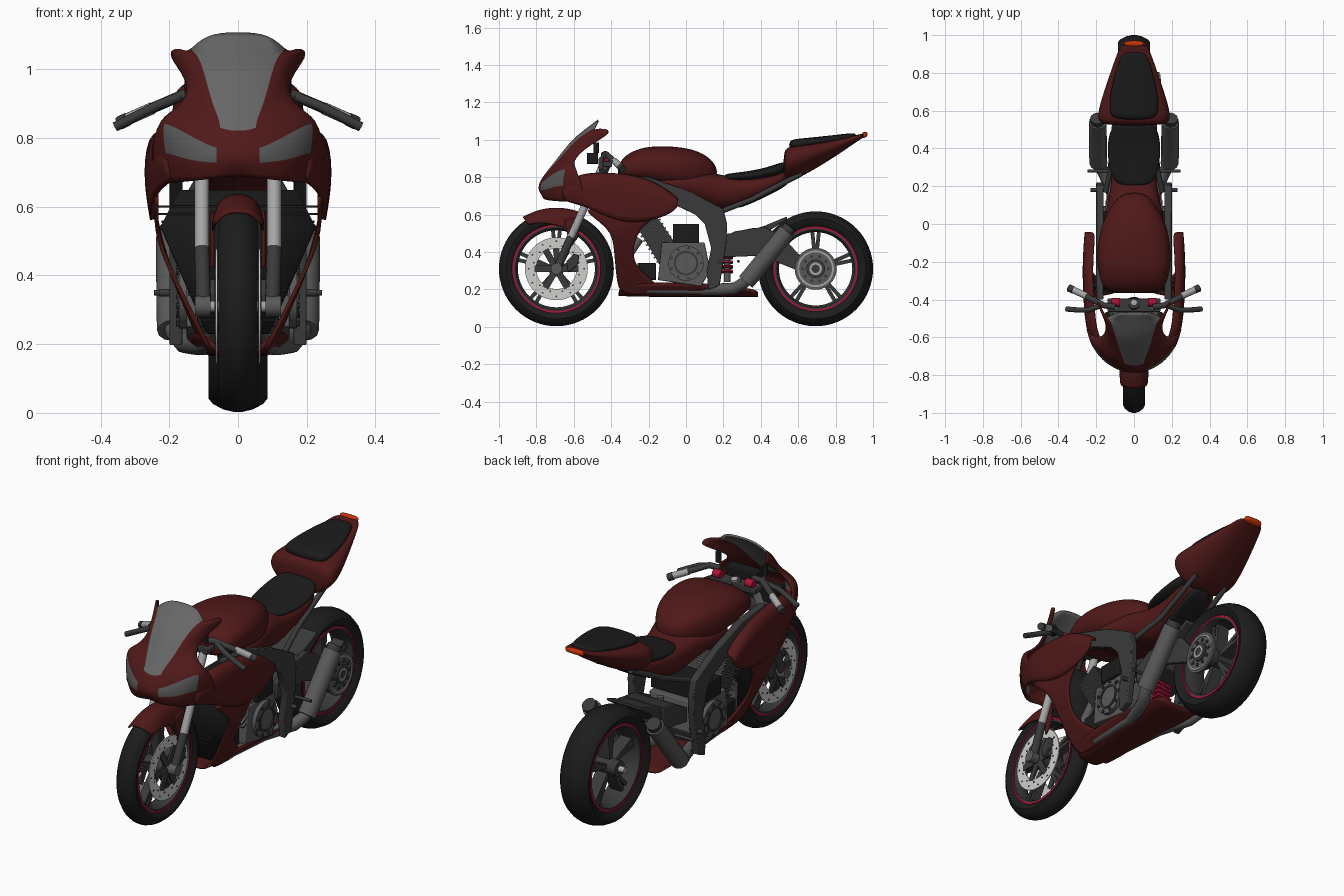
import bpy, bmesh
from math import sin, cos, pi, radians
from mathutils import Vector, Matrix

if "Cube" in bpy.data.objects:
    bpy.data.objects.remove(bpy.data.objects["Cube"])


def material(name, colour):
    mat = bpy.data.materials.new(name)
    mat.use_nodes = True
    mat.diffuse_color = (*colour, 1)
    mat.node_tree.nodes["Principled BSDF"].inputs["Base Color"].default_value = (*colour, 1)
    return mat


RED = material("dark red paint", (.08, .0095, .0095))
RUBBER = material("black rubber", (.012, .012, .012))
BLACK = material("black plastic", (.011, .011, .011))
DARK = material("dark grey metal", (.042, .042, .043))
GREY = material("grey metal", (.1, .1, .1))
LIGHT = material("light grey metal", (.38, .38, .38))
BRIGHT = material("bright steel", (.62, .62, .6))
SCREEN = material("smoked screen", (.135, .135, .135))
ACCENT = material("crimson accent", (.42, .006, .04))
ORANGE = material("orange lens", (.58, .035, .003))


def finish(name, bm, mats, mirror=False, sub=0, thick=0, bevel=0):
    """Turn a bmesh into a shaded object with its modifiers."""
    bmesh.ops.recalc_face_normals(bm, faces=bm.faces)
    mesh = bpy.data.meshes.new(name)
    bm.to_mesh(mesh)
    bm.free()
    obj = bpy.data.objects.new(name, mesh)
    bpy.context.collection.objects.link(obj)
    for mat in mats if isinstance(mats, list) else [mats]:
        mesh.materials.append(mat)
    if mirror:
        obj.modifiers.new("mirror", "MIRROR").use_clip = True
    if bevel:
        mod = obj.modifiers.new("bevel", "BEVEL")
        mod.width, mod.segments = bevel, 2
    if sub:
        mod = obj.modifiers.new("smooth", "SUBSURF")
        mod.levels = mod.render_levels = sub
    if thick:
        mod = obj.modifiers.new("shell", "SOLIDIFY")
        mod.thickness, mod.offset = thick, 0
    if sub:
        mesh.polygons.foreach_set("use_smooth", [True] * len(mesh.polygons))
    else:
        bpy.ops.object.select_all(action="DESELECT")
        obj.select_set(True)
        bpy.context.view_layer.objects.active = obj
        bpy.ops.object.shade_smooth_by_angle(angle=radians(35))


def add_lathe(bm, profile, centre, n=48):
    """Revolve (x, radius) points about an axis parallel to x."""
    rings = [[bm.verts.new((x, centre[0] + r * cos(2 * pi * k / n), centre[1] + r * sin(2 * pi * k / n)))
              for k in range(n)] for x, r in profile]
    if profile[-1][1] > 0:
        rings.append(rings[0])
    for a, b in zip(rings, rings[1:]):
        for k in range(n):
            bm.faces.new((a[k], a[k - 1], b[k - 1], b[k]))
    bmesh.ops.remove_doubles(bm, verts=bm.verts, dist=1e-5)


def add_disc(bm, x0, x1, r, centre, n=32):
    add_lathe(bm, [(x0, 0), (x0, r), (x1, r), (x1, 0)], centre, n)


def add_beam(bm, a, b, tall, wide):
    a, b = Vector(a), Vector(b)
    turn = (b - a).to_track_quat("Z", "X").to_matrix().to_4x4()
    size = Matrix.Diagonal((tall, wide, (b - a).length, 1))
    bmesh.ops.create_cube(bm, size=1, matrix=Matrix.Translation((a + b) / 2) @ turn @ size)


def lathe(name, profile, centre, mat, n=48, mirror=False):
    bm = bmesh.new()
    add_lathe(bm, profile, centre, n)
    finish(name, bm, mat, mirror)


def disc(name, x0, x1, r, centre, mat, n=32, mirror=False):
    lathe(name, [(x0, 0), (x0, r), (x1, r), (x1, 0)], centre, mat, n, mirror)


def beam(name, a, b, tall, wide, mat):
    bm = bmesh.new()
    add_beam(bm, a, b, tall, wide)
    finish(name, bm, mat, bevel=.004)


def prism(name, outline, x0, x1, mat, mirror=False):
    """Extrude a side outline of (y, z) points across x."""
    bm = bmesh.new()
    face = bm.faces.new([bm.verts.new((x0, y, z)) for y, z in outline])
    new = bmesh.ops.extrude_face_region(bm, geom=[face])["geom"]
    moved = [v for v in new if isinstance(v, bmesh.types.BMVert)]
    bmesh.ops.translate(bm, verts=moved, vec=(x1 - x0, 0, 0))
    finish(name, bm, mat, mirror, bevel=.005)


def loft(name, sections, mat, power=2.6, taper=1, n=20):
    """Rounded body through (y, low, high, half width) sections."""
    bm, rings = bmesh.new(), []
    for y, low, high, half in sections:
        ring = []
        for k in range(n):
            c, s = cos(2 * pi * k / n), sin(2 * pi * k / n)
            x = half * abs(c) ** (2 / power) * (1 if c > 0 else -1)
            u = abs(s) ** (2 / power) * (1 if s > 0 else -1)
            x *= 1 if u > 0 else 1 + u * (1 - taper)
            ring.append(bm.verts.new((x, y, (low + high) / 2 + u * (high - low) / 2)))
        rings.append(ring)
    for a, b in zip(rings, rings[1:]):
        for k in range(n):
            bm.faces.new((a[k], a[k - 1], b[k - 1], b[k]))
    for ring in (rings[0], rings[-1]):
        bm.faces.new(ring)
    finish(name, bm, mat, sub=2)


def skin(name, rows, mats, thick=.012, sub=2, rule=lambda i, j: 0):
    """Mirrored sheet through rows of points."""
    bm = bmesh.new()
    grid = [[bm.verts.new(p) for p in row] for row in rows]
    for i, (a, b) in enumerate(zip(grid, grid[1:])):
        for j in range(min(len(a), len(b)) - 1):
            bm.faces.new((a[j], a[j + 1], b[j + 1], b[j])).material_index = rule(i, j)
    finish(name, bm, mats, True, sub, thick)


def tube(name, points, r, mat, mirror=True):
    curve = bpy.data.curves.new(name, "CURVE")
    curve.dimensions, curve.bevel_depth, curve.bevel_resolution = "3D", r, 4
    curve.use_fill_caps = True
    for side in (1, -1) if mirror else (1,):
        spline = curve.splines.new("POLY")
        spline.points.add(len(points) - 1)
        for p, (x, y, z) in zip(spline.points, points):
            p.co = (x * side, y, z, 1)
    temp = bpy.data.objects.new(name + " path", curve)
    bpy.context.collection.objects.link(temp)
    bpy.context.view_layer.update()
    mesh = bpy.data.meshes.new_from_object(temp.evaluated_get(bpy.context.evaluated_depsgraph_get()))
    bpy.data.objects.remove(temp)
    bm = bmesh.new()
    bm.from_mesh(mesh)
    bpy.data.meshes.remove(mesh)
    finish(name, bm, mat)


# Wheels
FRONT, REAR = (-.693, .31), (.693, .31)
for label, hub, half, rim in (("front", FRONT, .057, .236), ("rear", REAR, .086, .226)):
    side = [(half * .72, rim), (half * .95, .25), (half, .268), (half * .85, .284), (half * .5, .3), (half * .15, .307)]
    lathe(label + "_tyre", side + [(-x, r) for x, r in reversed(side)], hub, RUBBER, 64)
    w = half * .74
    lathe(label + "_rim", [(w, rim + .002), (w, rim - .018), (w * .5, rim - .03), (-w * .5, rim - .03),
                           (-w, rim - .018), (-w, rim + .002)], hub, DARK, 64)
    lathe(label + "_rim_stripe", [(w, rim), (w + .003, rim), (w + .003, rim - .009), (w, rim - .009)],
          hub, ACCENT, 64, True)
    bm = bmesh.new()
    add_disc(bm, -half, half, .042, hub)
    for k in range(5):
        for d in (-.09, .09):
            a = 2 * pi * k / 5 + pi / 2
            ends = [(0, hub[0] + r * cos(a + t), hub[1] + r * sin(a + t)) for r, t in ((.03, 0), (rim - .022, d))]
            add_beam(bm, *ends, .02, half * .8)
    finish(label + "_spokes", bm, DARK)
    disc(label + "_axle", -.12, .12, .016, hub, LIGHT)

# Front brake discs with drilled holes, carriers and calipers
lathe("brake_disc", [(.06, .108), (.06, .168), (.066, .168), (.066, .108)], FRONT, BRIGHT, 48, True)
holes, carrier = bmesh.new(), bmesh.new()
for k in range(24):
    a, r = 2 * pi * k / 24, .125 if k % 2 else .148
    add_disc(holes, .066, .068, .005, (FRONT[0] + r * cos(a), FRONT[1] + r * sin(a)), 8)
for k in range(6):
    a = pi * k / 3
    add_beam(carrier, (.063, *FRONT), (.063, FRONT[0] + .118 * cos(a), FRONT[1] + .118 * sin(a)), .035, .01)
finish("disc_holes", holes, DARK, True)
finish("disc_carrier", carrier, DARK, True)
prism("caliper", [(-.63, .29), (-.58, .33), (-.57, .38), (-.6, .39), (-.64, .35)], .05, .09, DARK, True)

# Rear sprocket
lathe("sprocket", [(.125, .03), (.125, .112), (.135, .112), (.135, .03)], REAR, GREY, 40)
lathe("sprocket_ring", [(.135, .088), (.135, .098), (.14, .098), (.14, .088)], REAR, LIGHT, 40)
disc("sprocket_hub", .05, .145, .05, REAR, DARK)
lathe("sprocket_cap", [(.145, .022), (.145, .034), (.149, .034), (.149, .022)], REAR, LIGHT, 24)
bolts = bmesh.new()
for k in range(10):
    add_disc(bolts, .135, .142, .009, (REAR[0] + .068 * cos(pi * k / 5), REAR[1] + .068 * sin(pi * k / 5)), 8)
finish("sprocket_bolts", bolts, DARK)

# Front fork
tube("fork_lower", [(.1, -.69, .308), (.105, -.615, .48)], .022, DARK)
tube("fork_upper", [(.105, -.615, .48), (.105, -.435, .88)], .021, LIGHT)
lathe("fork_foot", [(.08, 0), (.08, .03), (.125, .03), (.125, 0)], FRONT, GREY, 24, True)
beam("top_clamp", (-.14, -.43, .87), (.14, -.43, .87), .03, .07, DARK)
beam("lower_clamp", (-.13, -.5, .74), (.13, -.5, .74), .04, .07, DARK)
tube("steering_stem", [(0, -.5, .72), (0, -.42, .89)], .03, DARK, False)
tube("stem_nut", [(0, -.42, .88), (0, -.415, .9)], .018, LIGHT, False)

# Front fender with its fork guards
fender = []
for deg, drop in ((123, .0), (110, .015), (95, .04), (78, .06), (64, .03)):
    a = radians(deg)
    fender.append([(x, FRONT[0] + r * cos(a), FRONT[1] + r * sin(a))
                   for x, r in ((0, .328), (.036, .324), (.062, .295), (.072, .28 - drop))])
skin("front_fender", fender, RED, .008)
prism("fork_guard", [(-.65, .57), (-.57, .59), (-.575, .48), (-.62, .42)], .068, .08, RED, True)

# Nose fairing with screen and headlights
nose = [[(0, -.75, .695), (.06, -.765, .685), (.14, -.72, .675), (.2, -.64, .67), (.235, -.55, .665)],
        [(0, -.785, .725), (.05, -.785, .732), (.15, -.745, .73), (.208, -.67, .762), (.25, -.55, .75)],
        [(0, -.785, .77), (.062, -.78, .752), (.145, -.725, .81), (.236, -.635, .87), (.24, -.58, .82)],
        [(0, -.755, .81), (.035, -.745, .82), (.11, -.705, .865), (.185, -.63, .882), (.19, -.605, .87)],
        [(0, -.695, .89), (.082, -.675, .89), (.115, -.645, .9), (.14, -.61, .915), (.145, -.585, .915)],
        [(0, -.62, .995), (.115, -.585, 1), (.128, -.565, .985), (.138, -.54, .98), (.142, -.515, .97)],
        [(0, -.548, 1.06), (.142, -.5, 1.045), (.155, -.48, 1.055), (.185, -.44, 1.062), (.2, -.39, 1.04)],
        [(0, -.468, 1.105), (.095, -.47, 1.1)]]


def nose_colour(i, j):
    if i >= 3 and j == 0:
        return 1
    return 2 if i == 1 and j in (1, 2) else 0


skin("nose_fairing", nose, [RED, SCREEN, GREY], .01, 2, nose_colour)

# Side fairings
upper = [((.2, -.66, .745), (.185, -.66, .675)), ((.245, -.565, .815), (.235, -.55, .65)),
         ((.255, -.42, .815), (.25, -.46, .605)), ((.262, -.3, .805), (.25, -.33, .555)),
         ((.262, -.2, .78), (.25, -.19, .565)), ((.255, -.1, .725), (.25, -.08, .605)),
         ((.25, -.045, .675), (.25, -.045, .645))]
skin("upper_side_fairing", [[(t[0] - .045, t[1], t[2] + .004), t,
                             (max(t[0], b[0]) + .008, (t[1] + b[1]) / 2, (t[2] + b[2]) / 2), b]
                            for t, b in upper], RED)
lower = [((.235, -.6, .645), (.245, -.1, .61)), ((.242, -.4, .53), (.237, -.24, .55)),
         ((.2, -.385, .42), (.205, -.285, .43)), ((.14, -.375, .3), (.155, -.28, .32)),
         ((.1, -.365, .22), (.125, -.16, .24)), ((.075, -.34, .175), (.08, -.14, .17))]
skin("lower_side_fairing", [[a, [(p + q) / 2 for p, q in zip(a, b)], b] for a, b in lower], RED)
belly = [(-.36, .17, .08, .21), (-.25, .165, .12, .235), (0, .165, .14, .235), (.2, .165, .145, .212), (.385, .165, .13, .2)]
skin("belly_pan", [[(0, y, z), (w * .7, y, z + .003), (w, y, top)] for y, z, w, top in belly], RED)

# Radiator with fins
skin("radiator", [[(0, -.3, .645), (.17, -.3, .645)], [(0, -.33, .54), (.225, -.33, .54)],
                  [(0, -.35, .23), (.09, -.35, .23)]], BLACK, .03, 0)
fins = bmesh.new()
for k in range(16):
    z = .27 + .022 * k
    w = .1 + (z - .25) * .4
    add_beam(fins, (-w, -.358 + (z - .25) * .1, z), (w, -.358 + (z - .25) * .1, z), .006, .02)
finish("radiator_fins", fins, BLACK)

# Tank, body, tail and seats
loft("fuel_tank", [(-.365, .8, .86, .13), (-.33, .78, .915, .17), (-.25, .77, .958, .192), (-.14, .75, .97, .2),
                   (0, .73, .96, .175), (.1, .75, .928, .12), (.168, .79, .86, .06)], RED, 2.5)
loft("body_side_covers", [(-.2, .72, .8, .19), (0, .69, .82, .165), (.12, .645, .835, .14), (.22, .615, .8, .12),
                          (.4, .69, .79, .115), (.56, .77, .85, .12)], RED, 3, .85)
loft("undertray", [(.25, .617, .68, .075), (.4, .68, .73, .075), (.57, .768, .83, .08)], BLACK, 4)
loft("tail_cowl", [(.52, .79, .94, .165), (.55, .78, .965, .198), (.62, .8, .975, .19), (.8, .91, 1, .128),
                   (.92, .995, 1.028, .085), (.955, 1.015, 1.034, .065)], RED, 3.5, .6)
loft("rider_seat", [(.2, .785, .815, .075), (.25, .78, .822, .125), (.38, .785, .838, .145), (.48, .8, .868, .135),
                    (.54, .83, .89, .1)], BLACK)
loft("pillion_seat", [(.55, .945, .998, .11), (.6, .95, 1.006, .138), (.75, .975, 1.02, .118), (.88, 1, 1.036, .075),
                      (.91, 1.01, 1.034, .05)], BLACK)
loft("tail_light", [(.94, 1.01, 1.038, .03), (.95, 1.008, 1.041, .06), (.972, 1.018, 1.042, .05)], ORANGE, 4)

# Frame, subframe and single-sided swingarm
prism("main_frame", [(-.4, .82), (-.2, .8), (.02, .725), (.2, .63), (.22, .55), (.215, .44), (.18, .22), (.12, .195),
                     (.11, .3), (.135, .42), (.1, .55), (.05, .6), (-.1, .67), (-.25, .71), (-.4, .74)],
      .162, .2, DARK, True)
tube("subframe", [(.15, .17, .61), (.11, .35, .68), (.1, .62, .82)], .014, DARK)
prism("swingarm", [(.16, .46), (.26, .51), (.42, .535), (.52, .48), (.6, .39), (.72, .34), (.72, .28), (.6, .3),
                   (.4, .38), (.16, .37)], .095, .122, DARK)
prism("swingarm_bridge", [(.16, .45), (.27, .51), (.37, .53), (.34, .4), (.16, .37)], -.12, .11, DARK)
prism("rear_hugger", [(.3, .5), (.42, .54), (.54, .59), (.54, .575), (.44, .51), (.37, .44)], -.1, .1, DARK)

# Shock absorber
tube("shock", [(0, .22, .24), (0, .22, .5)], .018, GREY, False)
for k in range(5):
    beam("shock_coil", (-.045, .22, .29 + .025 * k), (.045, .22, .3 + .025 * k), .012, .06, ACCENT)

# Engine
prism("crankcase", [(-.15, .25), (.08, .215), (.13, .3), (.1, .45), (-.13, .45)], -.15, .15, GREY)
prism("cylinder_block", [(-.27, .55), (-.17, .61), (-.04, .42), (-.14, .33)], -.13, .13, DARK)
fins = bmesh.new()
for k in range(9):
    y, z = -.255 + .014 * k, .54 - .0225 * k
    add_beam(fins, (0, y - .015, z - .015), (0, y + .105, z + .058), .009, .29)
finish("cylinder_fins", fins, GREY)
prism("intake_box", [(-.07, .45), (.07, .45), (.07, .55), (-.07, .55)], -.165, .165, BLACK)
prism("oil_cooler", [(-.26, .25), (-.16, .25), (-.16, .34), (-.26, .34)], -.12, .12, BLACK)
disc("clutch_cover", .14, .172, .094, (0, .34), GREY, 40, True)
lathe("cover_ring", [(.172, .055), (.172, .066), (.178, .066), (.178, .055)], (0, .34), DARK, 40, True)
bolts = bmesh.new()
for k in range(9):
    a = 2 * pi * k / 9
    add_disc(bolts, .17, .18, .008, (.082 * cos(a), .34 + .082 * sin(a)), 8)
finish("cover_bolts", bolts, DARK, True)

# Exhausts and foot pegs
tube("header_pipe", [(.06, -.25, .47), (.07, -.31, .38), (.07, -.3, .25), (.08, -.2, .2), (.1, .1, .195)], .024, GREY)
tube("link_pipe", [(.09, .08, .2), (.12, .18, .2), (.155, .26, .205), (.18, .31, .235), (.192, .36, .295)], .032, GREY)
tube("muffler", [(.188, .32, .24), (.19, .35, .275), (.192, .54, .51)], .047, GREY)
tube("muffler_tip", [(.192, .54, .51), (.194, .56, .535)], .038, DARK)
tube("muffler_bracket", [(.13, .28, .35), (.245, .28, .35)], .008, DARK)
tube("foot_peg", [(.15, .18, .35), (.23, .18, .35)], .011, DARK)

# Controls
tube("handlebar", [(.1, -.44, .92), (.16, -.43, .925), (.26, -.38, .882)], .016, DARK)
tube("grip", [(.25, -.382, .886), (.32, -.35, .855)], .018, LIGHT)
tube("bar_end", [(.32, -.35, .855), (.345, -.338, .843)], .02, DARK)
tube("lever", [(.17, -.43, .92), (.24, -.455, .892), (.3, -.455, .862), (.358, -.45, .832)], .014, DARK)
tube("reservoir", [(.14, -.48, .93), (.14, -.48, .985)], .015, BLACK)
disc("fork_cap", .075, .12, .022, (-.415, .9), ACCENT, 16, True)
beam("dashboard", (-.09, -.5, .9), (.09, -.5, .9), .06, .06, BLACK)
beam("nose_core", (-.14, -.62, .76), (.14, -.62, .76), .1, .08, BLACK)
